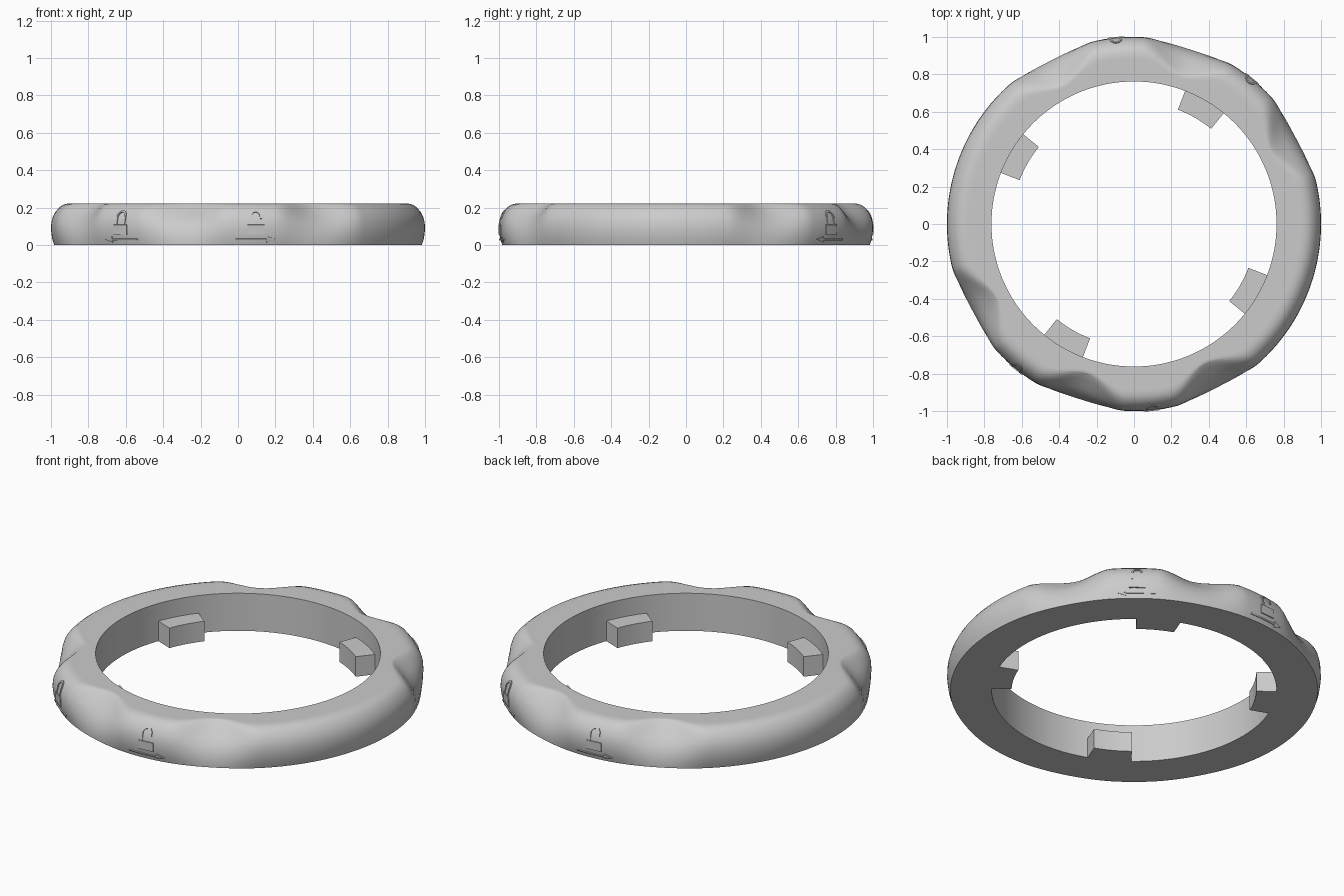
import bpy
import bmesh
from math import sin, cos, pi, radians, degrees

cube = bpy.data.objects.get("Cube")
if cube:
    bpy.data.objects.remove(cube)

grey = bpy.data.materials.new("plain grey")
grey.use_nodes = True
COLOUR = (0.6, 0.6, 0.6, 1)
grey.diffuse_color = COLOUR
grey.node_tree.nodes["Principled BSDF"].inputs["Base Color"].default_value = COLOUR

HEIGHT, HOLE = 0.222, 0.762
GRIPS = [28, 72.5, 117, 208, 252.5, 297]

# outer wall: radius, height, depth of the finger grip there
WALL = [(.983, 0, .004), (.994, .035, .014), (1, .08, .032), (.998, .12, .05),
        (.99, .15, .07), (.977, .175, .085), (.96, .197, .092),
        (.94, .212, .09), (.918, .22, .08), (.895, HEIGHT, .06)]


def finish(bm, name, smooth=False):
    bmesh.ops.recalc_face_normals(bm, faces=bm.faces)
    mesh = bpy.data.meshes.new(name)
    bm.to_mesh(mesh)
    bm.free()
    mesh.materials.append(grey)
    obj = bpy.data.objects.new(name, mesh)
    bpy.context.collection.objects.link(obj)
    if smooth:
        bpy.ops.object.select_all(action='DESELECT')
        obj.select_set(True)
        bpy.context.view_layer.objects.active = obj
        bpy.ops.object.shade_smooth_by_angle(angle=radians(35))
    return obj


def grip_weight(angle):
    """1 in the middle of a finger grip, fading to 0 beside it."""
    gap = min(abs((angle - g + 180) % 360 - 180) for g in GRIPS)
    t = min(gap / 15, 1)
    return (1 - t * t) ** 2


def wall_radius(z):
    for (r0, z0, _), (r1, z1, _) in zip(WALL, WALL[1:]):
        if z <= z1:
            return r0 + (r1 - r0) * (z - z0) / (z1 - z0)
    return WALL[-1][0]


# Ring body with scalloped grips
def build_ring(steps=360):
    bm = bmesh.new()
    rows = []
    for i in range(steps):
        a = 2 * pi * i / steps
        w = grip_weight(degrees(a))
        section = [(r - w * d, z) for r, z, d in WALL]
        section += [(section[-1][0] - .015, HEIGHT), (HOLE, HEIGHT), (HOLE, 0)]
        rows.append([bm.verts.new((r * cos(a), r * sin(a), z)) for r, z in section])
    n = len(rows[0])
    for i in range(steps):
        p, q = rows[i], rows[(i + 1) % steps]
        for j in range(n):
            k = (j + 1) % n
            bm.faces.new((p[j], q[j], q[k], p[k]))
    finish(bm, "ring_body", True)


# Bayonet tabs inside the hole
def build_tab(name, middle, half=9, steps=6):
    bm = bmesh.new()
    rows = []
    for i in range(steps + 1):
        a = radians(middle - half + 2 * half * i / steps)
        rows.append([bm.verts.new((r * cos(a), r * sin(a), z))
                     for r, z in ((.655, 0), (.77, 0), (.77, .118), (.655, .118))])
    for p, q in zip(rows, rows[1:]):
        for j in range(4):
            k = (j + 1) % 4
            bm.faces.new((p[j], q[j], q[k], p[k]))
    bm.faces.new(rows[0])
    bm.faces.new(rows[-1][::-1])
    finish(bm, name, True)


# Thin marks that follow the outer wall; each strip is a pair of edge paths
def build_mark(name, middle, strips):
    bm = bmesh.new()

    def place(s, z):
        r = wall_radius(z) + .003
        a = radians(middle) + s
        return bm.verts.new((r * cos(a), r * sin(a), z))

    for lower, upper in strips:
        lo = [place(*p) for p in lower]
        up = [place(*p) for p in upper]
        for j in range(len(lo) - 1):
            bm.faces.new((lo[j], lo[j + 1], up[j + 1], up[j]))
    obj = finish(bm, name)
    solid = obj.modifiers.new("thickness", 'SOLIDIFY')
    solid.thickness = .006
    solid.offset = 0


def bar(s0, s1, z0, z1, steps=6):
    xs = [s0 + (s1 - s0) * i / steps for i in range(steps + 1)]
    return [(x, z0) for x in xs], [(x, z1) for x in xs]


def arch(s, z, outer, inner, steps=10):
    angles = [pi * i / steps for i in range(steps + 1)]
    return tuple([(s + r * cos(t), z + r * sin(t)) for t in angles]
                 for r in (inner, outer))


def arrow(side):
    tip = [(side * .11, .03), (side * .06, .03)]
    return [bar(-side * .11, side * .06, .025, .033),
            (tip, [(side * .109, .031), (side * .06, .046)]),
            (tip, [(side * .109, .029), (side * .06, .014)])]


body = bar(-.045, .045, .057, .108)
closed_lock = [body, bar(-.032, -.022, .108, .153), bar(.022, .032, .108, .153),
               arch(0, .153, .032, .022)]
open_lock = [body, bar(-.032, -.022, .108, .153), bar(.022, .032, .14, .153),
             arch(0, .153, .032, .022)]

build_ring()
for i in range(4):
    build_tab(f"locking_tab_{i + 1}", 60 + 90 * i)
for side, turn in (("back", 0), ("front", 180)):
    build_mark(f"{side}_closed_padlock_mark", 51 + turn, closed_lock + arrow(-1))
    build_mark(f"{side}_open_padlock_mark", 95.5 + turn, open_lock + arrow(1))
